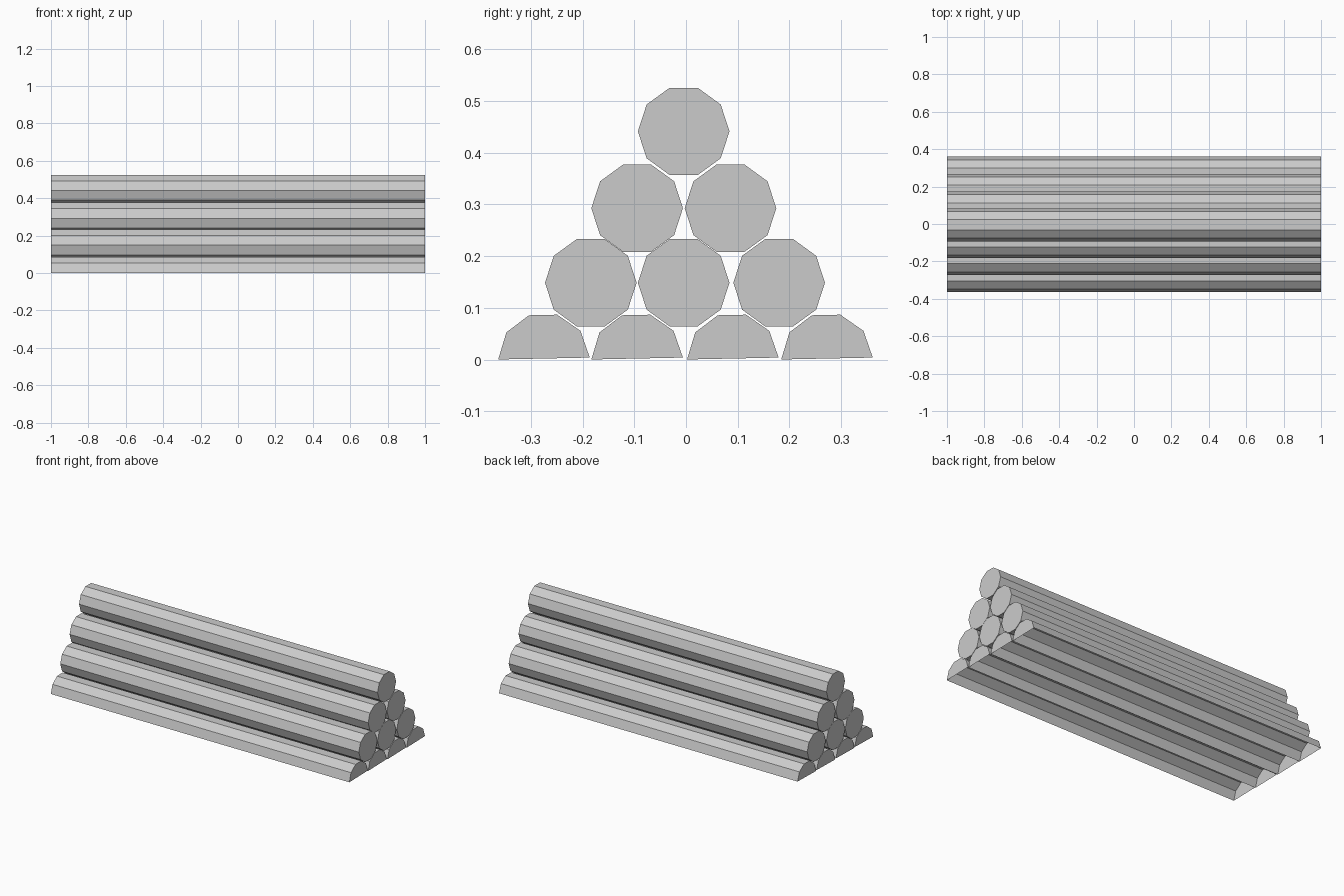
import bpy, bmesh
from math import sin, cos, pi, radians

if "Cube" in bpy.data.objects:
    bpy.data.objects.remove(bpy.data.objects["Cube"])

RADIUS, HALF_LEN, SIDES = 0.0885, 1.0, 10


def make_log(name, y, z, half=False, tilt=0.0):
    """Ten-sided log along x; half logs are hollow, open underneath."""
    count = SIDES // 2 + 1 if half else SIDES
    bm = bmesh.new()
    rings = []
    for x in (-HALF_LEN, HALF_LEN):
        rings.append([bm.verts.new((x,
                                    y + RADIUS * cos(2 * pi * i / SIDES + tilt),
                                    z + RADIUS * sin(2 * pi * i / SIDES + tilt)))
                      for i in range(count)])
    back, front = rings
    # bark strips
    for i in range(count - 1 if half else count):
        j = (i + 1) % count
        bm.faces.new((back[i], front[i], front[j], back[j]))
    # cut ends
    bm.faces.new(front)
    bm.faces.new(back[::-1])
    if half:
        # outward winding for the open shell
        for f in bm.faces:
            f.normal_update()
            c = f.calc_center_median()
            if f.normal.dot((c.x, c.y - y, c.z - z)) < 0:
                f.normal_flip()
    else:
        bmesh.ops.recalc_face_normals(bm, faces=bm.faces)
    mesh = bpy.data.meshes.new(name)
    bm.to_mesh(mesh)
    bm.free()
    bpy.context.collection.objects.link(bpy.data.objects.new(name, mesh))


# full logs, stacked in rows of three, two and one
rows = {
    "lower": (0.1485, (-0.184, -0.0045, 0.180)),
    "middle": (0.2925, (-0.0945, 0.086)),
    "top": (0.441, (-0.0045,)),
}
for row, (z, ys) in rows.items():
    for n, y in enumerate(ys, 1):
        make_log(f"{row}_log_{n}", y, z)

# half logs lying on the ground
for n, y in enumerate((-0.2745, -0.0945, 0.0905, 0.2725), 1):
    make_log(f"ground_half_log_{n}", y, 0.002, half=True, tilt=radians(1.2))
